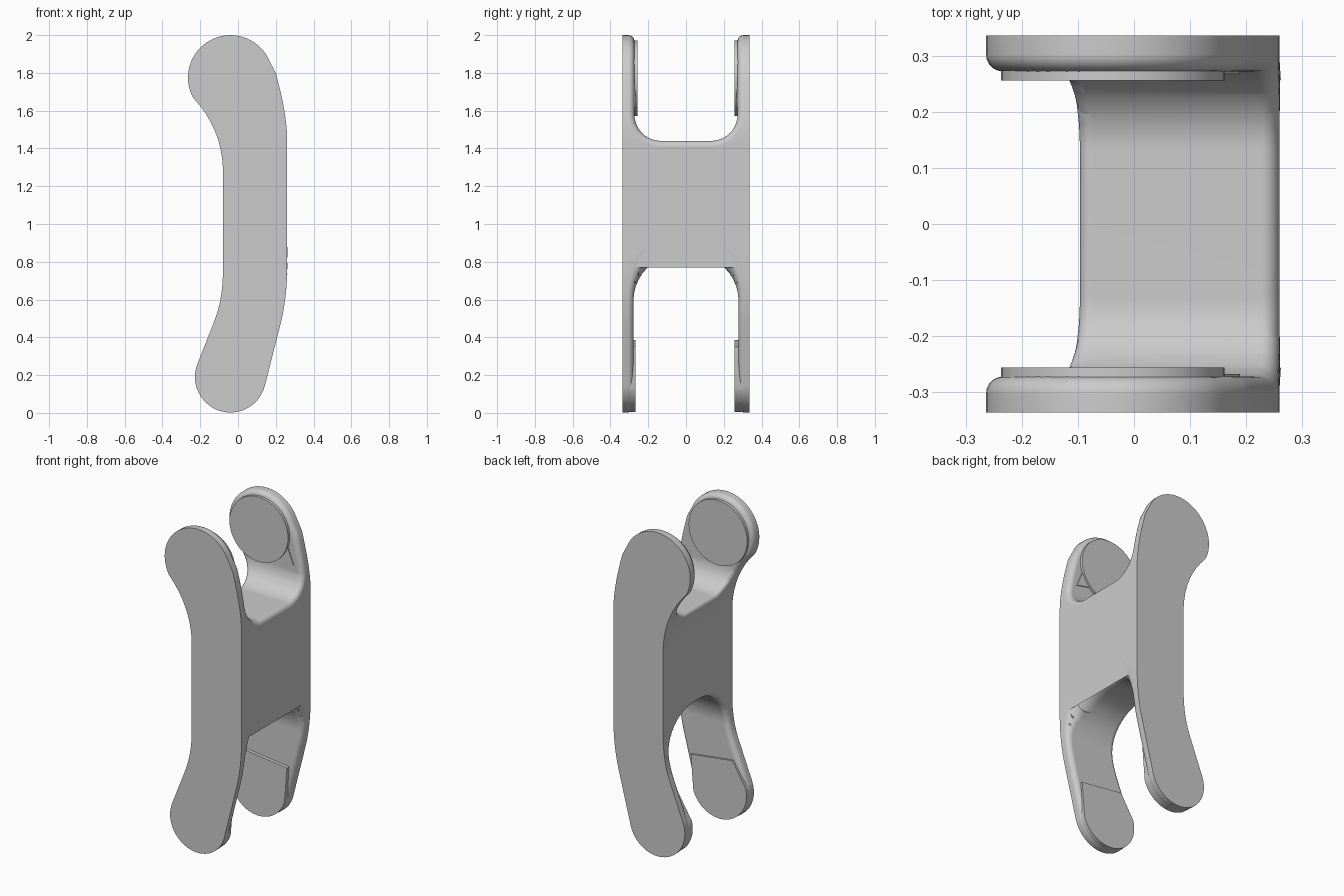
import bpy, bmesh
from math import cos, sin, radians
from mathutils import Vector

cube = bpy.data.objects.get("Cube")
if cube:
    bpy.data.objects.remove(cube, do_unlink=True)

grey = bpy.data.materials.new("plain grey")
grey.use_nodes = True
COLOUR = (0.6, 0.6, 0.6, 1)
grey.diffuse_color = COLOUR
for node in grey.node_tree.nodes:
    if node.type == 'BSDF_PRINCIPLED':
        node.inputs["Base Color"].default_value = COLOUR


def arc(cx, cy, r, a0, a1, n):
    angles = [radians(a0 + (a1 - a0) * i / n) for i in range(n + 1)]
    return [(cx + r * cos(a), cy + r * sin(a)) for a in angles]


def bend(a, b, c, n=8):
    """Smooth bend from a to c, pulled towards b."""
    a, b, c = Vector(a), Vector(b), Vector(c)
    ts = [i / n for i in range(n + 1)]
    return [tuple(a * (1 - t) ** 2 + b * 2 * t * (1 - t) + c * t * t) for t in ts]


def prism(name, outline, place, lo, hi):
    """Extrude an outline; place(u, v, w) maps it into space."""
    bm = bmesh.new()
    rows = [[bm.verts.new(place(u, v, w)) for u, v in outline] for w in (lo, hi)]
    bm.faces.new(rows[0])
    bm.faces.new(rows[1][::-1])
    n = len(outline)
    for i in range(n):
        j = (i + 1) % n
        bm.faces.new((rows[0][i], rows[1][i], rows[1][j], rows[0][j]))
    bmesh.ops.recalc_face_normals(bm, faces=bm.faces)
    mesh = bpy.data.meshes.new(name)
    bm.to_mesh(mesh)
    bm.free()
    mesh.materials.append(grey)
    ob = bpy.data.objects.new(name, mesh)
    bpy.context.collection.objects.link(ob)
    return ob


def along_y(u, v, w):
    return (u, w, v)


def along_x(u, v, w):
    return (w, u, v)


def activate(ob):
    bpy.ops.object.select_all(action='DESELECT')
    ob.select_set(True)
    bpy.context.view_layer.objects.active = ob


# Curved side profile of the whole body
profile = (arc(-0.04, 1.775, 0.225, 22, 205, 28)
           + bend((-0.235, 1.665), (-0.09, 1.51), (-0.08, 1.3))
           + bend((-0.08, 0.75), (-0.08, 0.61), (-0.12, 0.5))
           + arc(-0.04, 0.19, 0.188, 160, 346, 28)
           + bend((0.225, 0.47), (0.26, 0.61), (0.26, 0.77))
           + bend((0.26, 1.45), (0.26, 1.58), (0.2, 1.8)))
body = prism("h_shaped_body", profile, along_y, -0.337, 0.337)


# Rounded slots between the arms, above and below the web
def slot(name, half, edge, r, up):
    c, far = half - r, edge + up * 2
    pts = arc(c, 0, r, 0, -90, 10) + arc(-c, 0, r, -90, -180, 10)
    pts = [(y, edge + up * (r + z)) for y, z in pts]
    ob = prism(name, pts + [(-half, far), (half, far)], along_x, -1, 1)
    ob.hide_render = True
    return ob


for cutter in (slot("upper_slot_cutter", 0.273, 1.44, 0.14, 1),
               slot("lower_slot_cutter", 0.278, 0.835, 0.24, -1)):
    activate(body)
    mod = body.modifiers.new("slot", 'BOOLEAN')
    mod.operation, mod.solver, mod.object = 'DIFFERENCE', 'EXACT', cutter
    bpy.ops.object.modifier_apply(modifier=mod.name)
    bpy.data.objects.remove(cutter, do_unlink=True)

# Round the slot rims, most strongly under the web on the outer side
bm = bmesh.new()
bm.from_mesh(body.data)
bmesh.ops.remove_doubles(bm, verts=bm.verts, dist=0.002)
weight = bm.edges.layers.float.new("bevel_weight_edge")


def in_slot(face):
    return all(abs(v.co.y) < 0.3 for v in face.verts)


for e in bm.edges:
    if len(e.link_faces) == 2 and in_slot(e.link_faces[0]) != in_slot(e.link_faces[1]):
        mid = (e.verts[0].co + e.verts[1].co) / 2
        e[weight] = 0.22
        if mid.x > 0.1 and 0.6 < mid.z < 1:
            e[weight] += 0.75 * min(1, (mid.z - 0.6) / 0.235) ** 2
bm.to_mesh(body.data)
bm.free()
activate(body)
mod = body.modifiers.new("rim", 'BEVEL')
mod.limit_method, mod.width, mod.segments = 'WEIGHT', 0.14, 5
mod.use_clamp_overlap = False
bpy.ops.object.modifier_apply(modifier=mod.name)
bpy.ops.object.shade_smooth_by_angle(angle=radians(35))
mod = body.modifiers.new("flat_sides", 'WEIGHTED_NORMAL')
mod.keep_sharp = True

# Raised pads on the inner faces of the arms
upper_pad = arc(-0.038, 1.772, 0.2, 0, 352.5, 47)
lower_pad = arc(-0.04, 0.19, 0.186, 165, 342, 28) + [(0.155, 0.35), (-0.13, 0.385)]
tail = [(0.09, 1.63), (0.15, 1.71), (0.19, 1.61)]
for side, label, low_face in ((-1, "front", 0.267), (1, "back", 0.257)):
    for name, outline, face in (("upper_pad", upper_pad, 0.257),
                                ("upper_pad_tail", tail, 0.268),
                                ("lower_pad", lower_pad, low_face)):
        pad = prism(label + "_" + name, outline, along_y, side * face, side * 0.325)
        activate(pad)
        bpy.ops.object.shade_smooth_by_angle(angle=radians(30))
